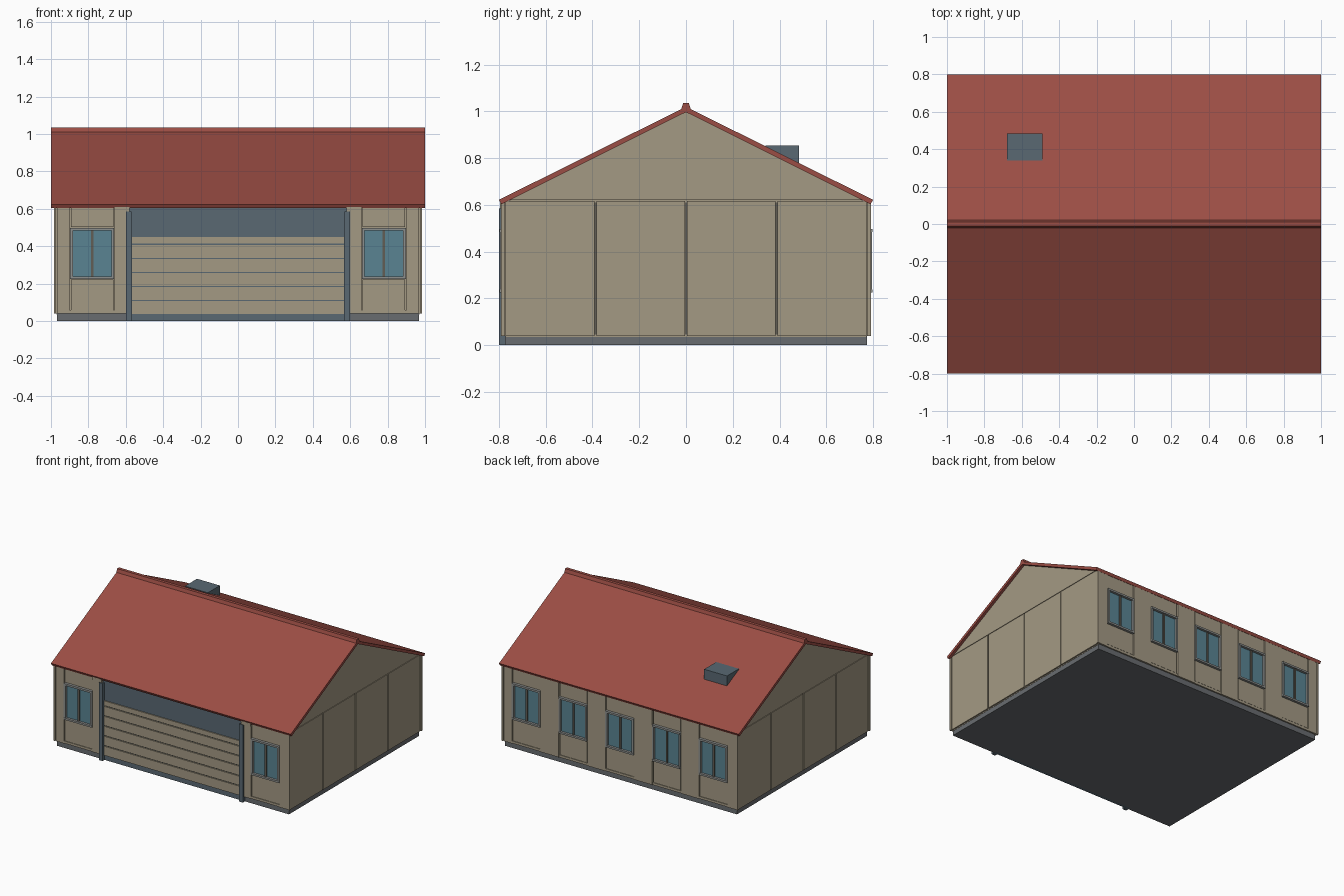
import bpy, bmesh

if "Cube" in bpy.data.objects:
    bpy.data.objects.remove(bpy.data.objects["Cube"])


def material(name, rgb):
    m = bpy.data.materials.new(name)
    m.diffuse_color = (*rgb, 1)
    m.use_nodes = True
    m.node_tree.nodes["Principled BSDF"].inputs["Base Color"].default_value = m.diffuse_color
    return m


TAN = material("tan_siding", (0.37, 0.32, 0.23))
SEAM = material("dark_seam", (0.12, 0.11, 0.09))
RED = material("red_roof", (0.33, 0.075, 0.058))
STEEL = material("blue_grey_steel", (0.10, 0.14, 0.17))
GLASS = material("window_glass", (0.10, 0.23, 0.29))
FRAME = material("window_frame", (0.27, 0.28, 0.27))
STONE = material("foundation_grey", (0.14, 0.15, 0.16))


def make(name, bm, mat):
    bmesh.ops.recalc_face_normals(bm, faces=bm.faces)
    me = bpy.data.meshes.new(name)
    bm.to_mesh(me)
    bm.free()
    me.materials.append(mat)
    ob = bpy.data.objects.new(name, me)
    bpy.context.collection.objects.link(ob)
    return ob


def box(name, x, y, z, mat):
    """Box from (min, max) ranges on each axis."""
    bm = bmesh.new()
    bmesh.ops.create_cube(bm, size=1)
    for v in bm.verts:
        for i, (a, b) in enumerate((x, y, z)):
            v.co[i] = (a + b) / 2 + v.co[i] * (b - a)
    return make(name, bm, mat)


def extrude_x(name, profile, x0, x1, mat):
    """Extrude a closed (y, z) profile along x."""
    bm = bmesh.new()
    face = bm.faces.new([bm.verts.new((x0, y, z)) for y, z in profile])
    ext = bmesh.ops.extrude_face_region(bm, geom=[face])
    for g in ext["geom"]:
        if isinstance(g, bmesh.types.BMVert):
            g.co.x = x1
    return make(name, bm, mat)


def wall_box(name, side, x, d, z, mat):
    """Box on the front (side -1) or back (side 1) wall; d is distance range from centre."""
    return box(name, x, tuple(sorted((side * d[0], side * d[1]))), z, mat)


# Foundation and wall core with gable ends
box("foundation", (-0.968, 0.968), (-0.775, 0.775), (0, 0.04), STONE)
extrude_x("wall_core", [(-0.77, 0.035), (0.77, 0.035), (0.77, 0.612), (0, 0.997), (-0.77, 0.612)],
          -0.97, 0.97, TAN)

# Side wall panels, dark seams behind, and gable triangles
for s, side in ((-1, "left"), (1, "right")):
    box(f"{side}_seam_backing", tuple(sorted((s * 0.965, s * 0.973))), (-0.768, 0.768), (0.045, 0.61), SEAM)
    px = tuple(sorted((s * 0.965, s * 0.98)))
    for i in range(4):
        y = -0.775 + i * 0.3875
        box(f"{side}_wall_panel", px, (y + 0.004, y + 0.3835), (0.04, 0.617), TAN)
    extrude_x(f"{side}_gable", [(-0.76, 0.621), (0.76, 0.621), (0, 0.998)], *px, TAN)

# Roof slab and ridge cap
extrude_x("roof", [(-0.79, 0.603), (-0.8, 0.622), (0, 1.02), (0.8, 0.622), (0.79, 0.603), (0, 0.997)],
          -1, 1, RED)
extrude_x("ridge_cap", [(-0.022, 1.005), (-0.012, 1.035), (0.012, 1.035), (0.022, 1.005)],
          -1, 1, RED)

# Roof vent box
box("roof_vent", (-0.68, -0.49), (0.34, 0.483), (0.75, 0.855), STEEL)


def window(side, cx):
    hw, z0, z1 = 0.115, 0.225, 0.498
    wall_box("window_glass", side, (cx - 0.105, cx + 0.105), (0.765, 0.779), (0.235, 0.488), GLASS)
    for s in (-1, 1):
        x = cx + s * 0.11
        wall_box("window_jamb", side, (x - 0.007, x + 0.007), (0.765, 0.795), (z0, z1), FRAME)
    for z in (z0, z1 - 0.014):
        wall_box("window_rail", side, (cx - hw, cx + hw), (0.765, 0.797), (z, z + 0.014), FRAME)
    wall_box("window_mullion", side, (cx - 0.007, cx + 0.007), (0.765, 0.787), (z0, z1), SEAM)
    # Infill panels above and below the window
    wall_box("panel_above", side, (cx - 0.114, cx + 0.114), (0.765, 0.784), (0.502, 0.61), TAN)
    wall_box("panel_below", side, (cx - 0.114, cx + 0.114), (0.765, 0.784), (0.06, 0.221), TAN)


# Windows: two at the front, five at the back
for cx in (-0.78, 0.78):
    window(-1, cx)
for i in range(-2, 3):
    window(1, i * 0.39)

# Raised wall strips beside the windows, corner posts and sill strips
strips = [(-0.968, -0.9), (-0.66, -0.51), (-0.27, -0.12), (0.12, 0.27), (0.51, 0.66), (0.9, 0.968)]
for x in strips:
    wall_box("back_wall_strip", 1, x, (0.765, 0.788), (0.04, 0.61), TAN)
for s in (-1, 1):
    for a, b in ((0.66, 0.585), (0.968, 0.9)):
        x = tuple(sorted((s * a, s * b)))
        wall_box("front_wall_strip", -1, x, (0.765, 0.788), (0.04, 0.61), TAN)
    wall_box("front_sill", -1, tuple(sorted((s * 0.585, s * 0.968))), (0.765, 0.785), (0.04, 0.058), TAN)
    wall_box("door_bracket", -1, tuple(sorted((s * 0.58, s * 0.66))), (0.765, 0.795), (0.585, 0.61), TAN)
    for side in (-1, 1):
        wall_box("corner_post", side, tuple(sorted((s * 0.972, s * 0.985))), (0.774, 0.791), (0.04, 0.61), TAN)
wall_box("back_sill", 1, (-0.968, 0.968), (0.765, 0.785), (0.04, 0.058), TAN)

# Garage doorway: steel header, backing and posts
wall_box("door_header", -1, (-0.59, 0.59), (0.755, 0.778), (0.45, 0.613), STEEL)
wall_box("door_backing", -1, (-0.57, 0.57), (0.755, 0.776), (0, 0.455), STEEL)
for s in (-1, 1):
    wall_box("door_post", -1, tuple(sorted((s * 0.57, s * 0.6))), (0.755, 0.8), (0, 0.585), STEEL)

# Sectional garage door
edges = [0.035, 0.11, 0.185, 0.26, 0.335, 0.41, 0.452]
for a, b in zip(edges, edges[1:]):
    wall_box("door_section", -1, (-0.568, 0.568), (0.76, 0.784), (a + 0.003, b - 0.003), TAN)
